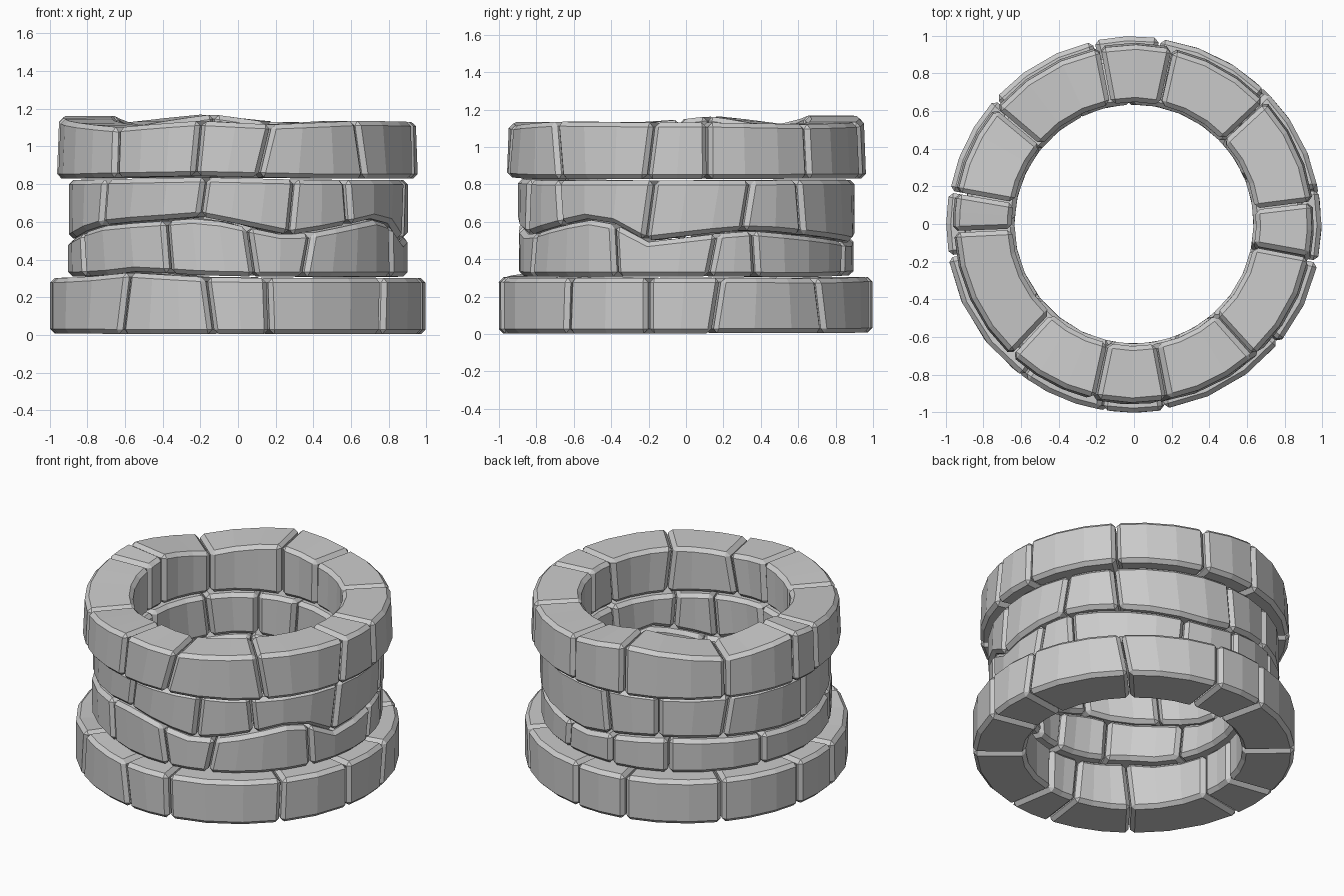
import bpy, bmesh, random
from math import radians, sin, cos, ceil

if "Cube" in bpy.data.objects:
    bpy.data.objects.remove(bpy.data.objects["Cube"])

random.seed(4)


def height(table, a):
    """Interpolate a wavy course boundary (angle, z) around the full circle."""
    pts = sorted(table)
    pts = [(pts[-1][0] - 360, pts[-1][1])] + pts + [(pts[0][0] + 360, pts[0][1])]
    a %= 360
    for (a0, z0), (a1, z1) in zip(pts, pts[1:]):
        if a0 <= a <= a1:
            return z0 + (z1 - z0) * (a - a0) / (a1 - a0)
    return pts[0][1]


def make_stone(name, start, end, r_in, r_out, low, high, taper):
    """One curved block; start and end are (bottom angle, top angle)."""
    gap = 0.3
    n = max(2, ceil((end[0] - start[0]) / 14))
    shift = random.uniform(-0.008, 0.004)
    bm = bmesh.new()
    rings = []
    for i in range(n + 1):
        t = i / n
        ab = start[0] + gap + (end[0] - start[0] - 2 * gap) * t
        at = start[1] + gap + (end[1] - start[1] - 2 * gap) * t
        zb, zt = height(low, ab) + 0.004, height(high, at) - 0.004
        ring = []
        for r, a, z in ((r_in, ab, zb), (r_out + shift, ab, zb),
                        (r_out + shift - taper, at, zt), (r_in, at, zt)):
            ring.append(bm.verts.new((r * cos(radians(a)), r * sin(radians(a)), z)))
        rings.append(ring)
    for p, q in zip(rings, rings[1:]):
        for k in range(4):
            j = (k + 1) % 4
            bm.faces.new((p[k], p[j], q[j], q[k]))
    bm.faces.new(rings[0])
    bm.faces.new(rings[-1][::-1])
    bmesh.ops.recalc_face_normals(bm, faces=bm.faces)
    mesh = bpy.data.meshes.new(name)
    bm.to_mesh(mesh)
    bm.free()
    ob = bpy.data.objects.new(name, mesh)
    bpy.context.collection.objects.link(ob)
    # chipped edge chamfer
    bev = ob.modifiers.new("chamfer", 'BEVEL')
    bev.width = 0.024
    bev.segments = 1
    bev.limit_method = 'ANGLE'
    bev.angle_limit = radians(40)


def make_course(name, joints, r_in, r_out, low, high, taper=0.0):
    wrap = joints + [(joints[0][0] + 360, joints[0][1] + 360)]
    for i, (s, e) in enumerate(zip(wrap, wrap[1:])):
        make_stone(f"{name}_stone_{i + 1:02d}", s, e, r_in, r_out, low, high, taper)


# Boundaries between courses
ground = [(0, 0.0), (90, 0.004), (180, 0.004), (270, 0.0)]
base_top = [(10, .305), (46, .30), (82, .31), (138, .31), (190, .305),
            (215, .31), (234, .335), (260, .31), (280, .305), (320, .305)]
middle = [(11, .54), (24, .555), (61, .51), (80, .49), (100, .53), (120, .55),
          (150, .53), (185, .50), (204, .55), (218, .585), (245, .61), (258, .625),
          (273, .575), (289, .525), (324, .615), (336, .585), (346, .495)]
upper = [(0, .825), (120, .83), (200, .825), (258, .84), (300, .825)]
rim_top = [(7, 1.135), (44, 1.125), (78, 1.135), (101.5, 1.175), (140, 1.115),
           (169, 1.17), (183, 1.15), (227, 1.105), (257, 1.14), (281, 1.12),
           (313, 1.14), (348, 1.135)]

# Wide base course
make_course("base", [(8.2, 11), (48, 45), (82, 82), (102.5, 102.5), (138, 138),
                     (170, 170), (190, 190), (231.5, 234.4), (262.4, 260),
                     (279.7, 279.1), (320.3, 321), (348.3, 348.3)],
            0.67, 1.0, ground, base_top)

# Two narrower wall courses
make_course("lower_wall", [(8, 11), (25, 24), (70, 71), (94, 94), (118, 118),
                           (157, 157), (205, 203), (246, 244.4), (275.8, 273.2),
                           (293, 296), (335.5, 334.5)],
            0.635, 0.9, base_top, middle)
make_course("upper_wall", [(20, 23), (44, 42), (93, 91), (114, 114), (140, 143),
                           (179, 179), (216, 218), (257, 259), (288, 290),
                           (311.5, 310), (346, 349)],
            0.635, 0.9, middle, upper)

# Uneven rim course
make_course("rim", [(7, 7), (43.5, 43), (78, 77.5), (101, 101), (140, 140),
                    (170, 170), (182.5, 182.5), (227, 227), (256.2, 257.8),
                    (276.7, 281), (315, 312), (347.2, 349.5)],
            0.648, 0.96, upper, rim_top, 0.012)
